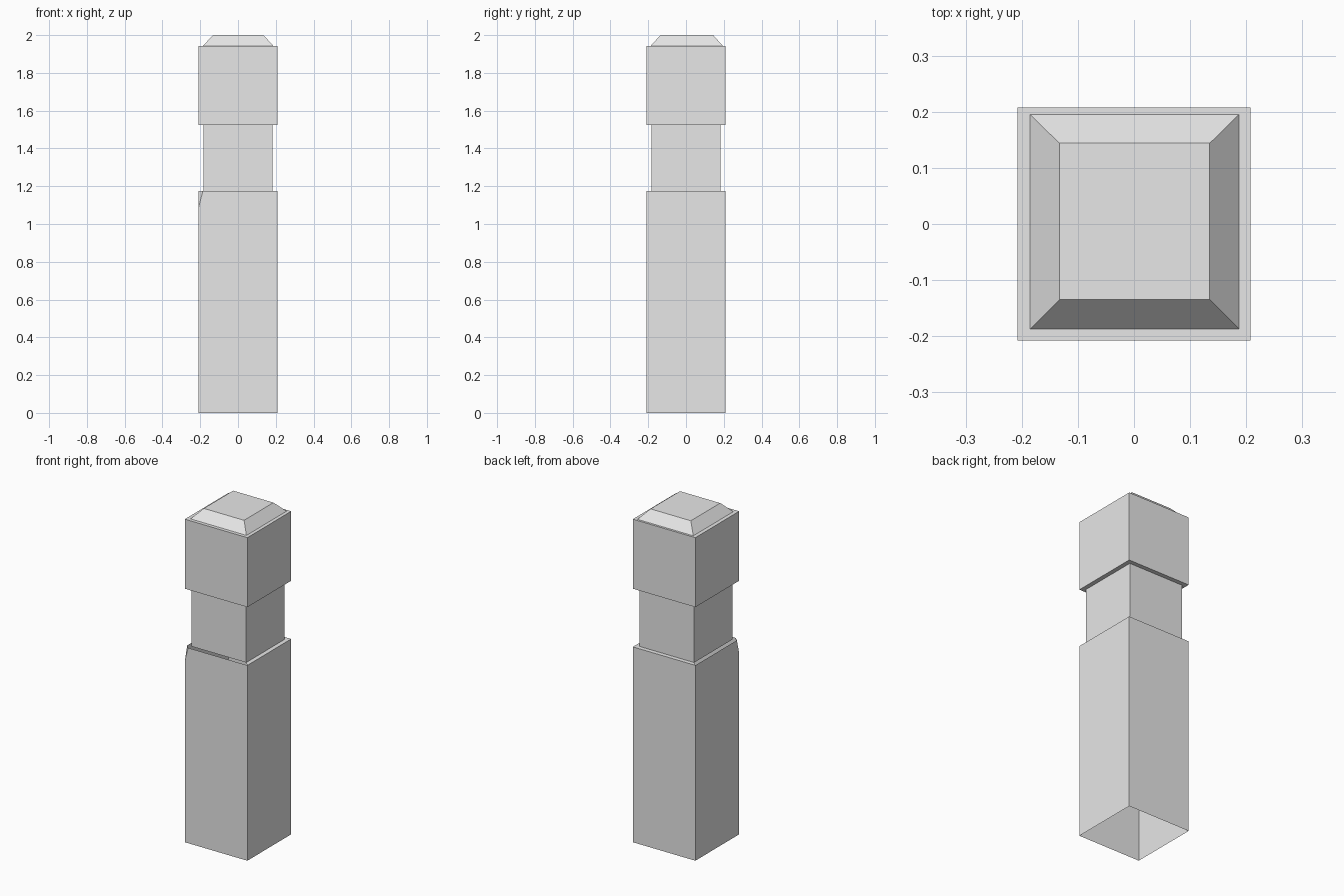
import bpy, bmesh

if "Cube" in bpy.data.objects:
    bpy.data.objects.remove(bpy.data.objects["Cube"])

stone = bpy.data.materials.new("light grey stone")
stone.diffuse_color = (0.8, 0.8, 0.8, 1)
stone.use_nodes = True
stone.node_tree.nodes["Principled BSDF"].inputs["Base Color"].default_value = stone.diffuse_color


def square(half, z):
    return (-half, half, -half, half, z)


def loft(name, rings, close_top=False):
    """Skin a stack of rectangular rings (x0, x1, y0, y1, z), open at the bottom."""
    bm = bmesh.new()
    loops = [[bm.verts.new(p) for p in ((x0, y0, z), (x1, y0, z), (x1, y1, z), (x0, y1, z))]
             for x0, x1, y0, y1, z in rings]
    for low, high in zip(loops, loops[1:]):
        for i in range(4):
            j = (i + 1) % 4
            bm.faces.new((low[i], low[j], high[j], high[i]))
    if close_top:
        bm.faces.new(loops[-1])
    mesh = bpy.data.meshes.new(name)
    bm.to_mesh(mesh)
    bm.free()
    mesh.materials.append(stone)
    obj = bpy.data.objects.new(name, mesh)
    bpy.context.collection.objects.link(obj)
    return obj


OUTER, NECK = 0.208, 0.182
CAP_BASE = (-0.185, 0.187, -0.187, 0.195, 1.943)

# hollow shaft with a narrow ledge on top
shaft = loft("shaft", [square(OUTER, 0), square(OUTER, 1.175), square(NECK, 1.175)])

# chipped corner at the front left of the shaft's top
bm = bmesh.new()
bm.from_mesh(shaft.data)
corner = min(bm.verts, key=lambda v: (round(v.co.x + v.co.y - v.co.z * 0.01, 5)))
others = {}
for e in corner.link_edges:
    v = e.other_vert(corner)
    if v.co.z < 1:
        others["down"] = e
    elif abs(v.co.x - corner.co.x) > 0.1:
        others["front"] = e
    elif abs(v.co.y - corner.co.y) > 0.1:
        others["left"] = e
chip = []
for key, dist in (("down", 0.085), ("front", 0.022), ("left", 0.022)):
    e = others[key]
    chip.append(bmesh.utils.edge_split(e, corner, dist / e.calc_length())[1])
for a, b in ((0, 1), (0, 2), (1, 2)):
    bmesh.ops.connect_verts(bm, verts=[chip[a], chip[b]])
bmesh.ops.delete(bm, geom=[corner], context='VERTS')
if not any(all(v in f.verts for v in chip) for f in bm.faces):
    bm.faces.new((chip[0], chip[1], chip[2]))
# refill any sliver left in the ledge beside the chip
bmesh.ops.holes_fill(bm, edges=[e for e in bm.edges if e.is_boundary
                                and min(v.co.z for v in e.verts) > 1.1
                                and any(v in chip for v in e.verts)], sides=5)
bmesh.ops.recalc_face_normals(bm, faces=bm.faces[:])
bm.to_mesh(shaft.data)
bm.free()

# recessed neck
loft("neck", [square(NECK, 1.175), square(NECK, 1.525)])

# head block with ledges below and above
loft("head", [square(NECK, 1.525), square(OUTER, 1.525), square(OUTER, 1.943), CAP_BASE])

# bevelled cap
loft("cap", [CAP_BASE, (-0.133, 0.135, -0.135, 0.144, 2.0)], close_top=True)
